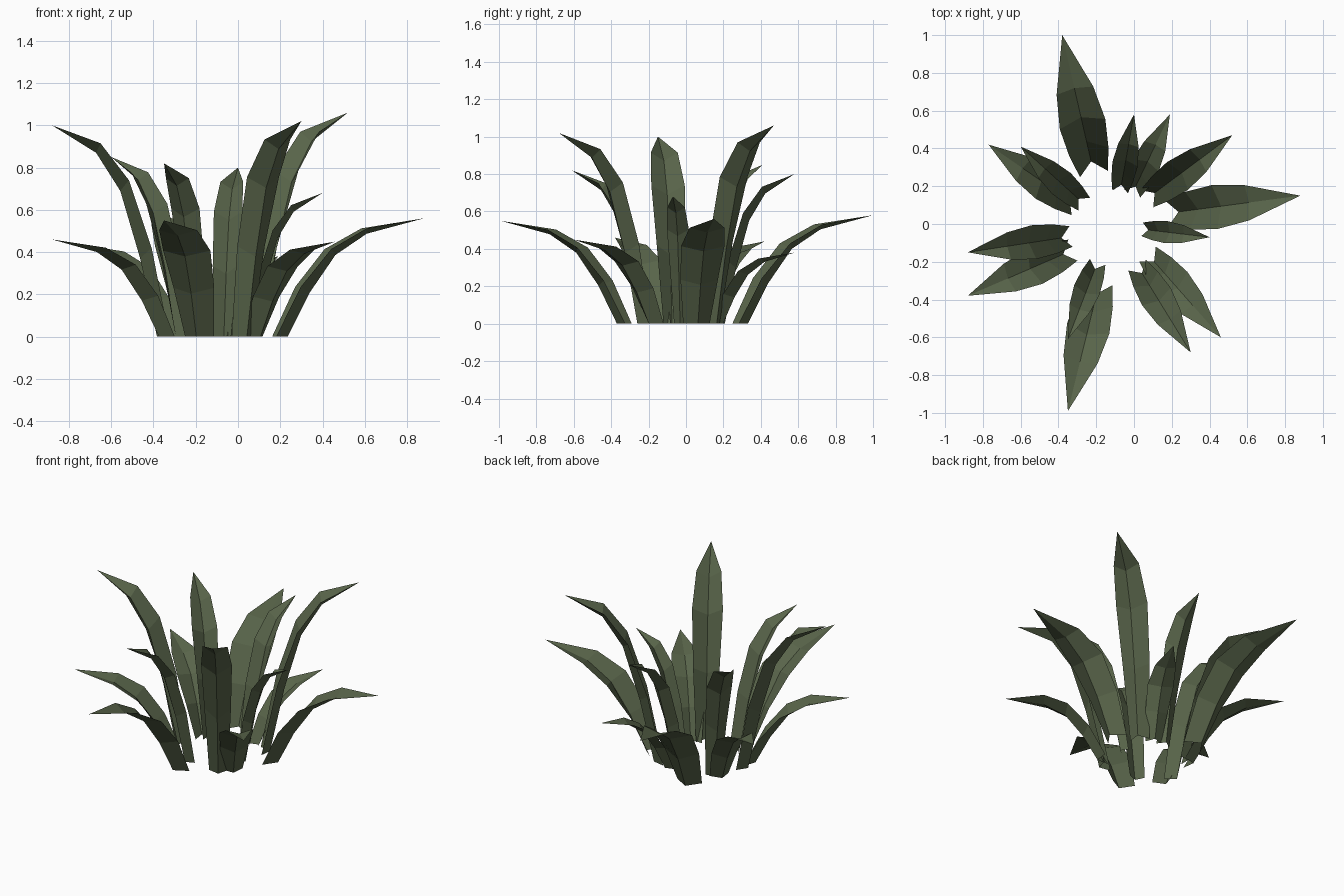
import bpy, math

if "Cube" in bpy.data.objects:
    bpy.data.objects.remove(bpy.data.objects["Cube"])

green = bpy.data.materials.new("leaf_green")
green.diffuse_color = (0.098, 0.128, 0.068, 1)
green.use_nodes = True
green.node_tree.nodes["Principled BSDF"].inputs["Base Color"].default_value = green.diffuse_color

# Shared blade shape, per ring:
# midrib run, midrib rise, half width, edge inset, edge lift
RINGS = [(0.00, 0.00, 0.110, 0.100, 0.00),
         (0.16, 0.37, 0.155, 0.085, 0.05),
         (0.35, 0.69, 0.180, 0.055, 0.05),
         (0.58, 0.87, 0.145, 0.020, 0.045)]


def leaf(name, base, tip):
    """Arching V-folded blade from a base on the ground to a pointed tip."""
    dx, dy = tip[0] - base[0], tip[1] - base[1]
    full = math.hypot(dx, dy)
    ux, uy = dx / full, dy / full
    # the midrib starts slightly outside the base centre
    bx, by = base[0] + ux * 0.045 * full, base[1] + uy * 0.045 * full
    run, height = full * 0.955, tip[2]

    def point(r, side, z):
        return (bx + ux * r - uy * side, by + uy * r + ux * side, z)

    verts, faces = [], []
    for r, z, w, inset, lift in RINGS:
        for s in (1, 0, -1):
            k = abs(s)
            verts.append(point((r - k * inset) * run, s * w * run,
                               (z + k * lift) * height))
    verts.append(tuple(tip))
    for i in range(len(RINGS) - 1):
        for j in range(2):
            a = i * 3 + j
            faces.append((a, a + 1, a + 4, a + 3))
    last = (len(RINGS) - 1) * 3
    for j in range(2):
        faces.append((last + j, last + j + 1, len(verts) - 1))
    mesh = bpy.data.meshes.new(name)
    mesh.from_pydata(verts, [], faces)
    mesh.materials.append(green)
    obj = bpy.data.objects.new(name, mesh)
    bpy.context.collection.objects.link(obj)


# Upright inner leaves: base centre, tip
TALL = [((-0.07, 0.19), (0.00, 0.58, 0.80)),
        ((0.09, 0.15), (0.52, 0.47, 1.06)),
        ((0.06, -0.03), (0.40, -0.07, 0.68)),
        ((0.03, -0.24), (0.30, -0.68, 1.02)),
        ((-0.20, -0.22), (-0.35, -0.61, 0.82)),
        ((-0.36, -0.07), (-0.88, -0.15, 1.00)),
        ((-0.28, 0.12), (-0.60, 0.41, 0.85))]

# Low spreading outer leaves
LOW = [((-0.22, 0.30), (-0.38, 1.00, 0.58)),
       ((0.00, 0.18), (0.19, 0.58, 0.38)),
       ((0.205, 0.06), (0.88, 0.15, 0.56)),
       ((0.09, -0.18), (0.46, -0.60, 0.45)),
       ((-0.19, -0.34), (-0.35, -0.99, 0.55)),
       ((-0.35, -0.15), (-0.88, -0.38, 0.46)),
       ((-0.32, 0.11), (-0.77, 0.42, 0.44))]

for label, group in (("tall_leaf", TALL), ("low_leaf", LOW)):
    for n, (base, tip) in enumerate(group, 1):
        leaf(f"{label}_{n}", base, tip)
